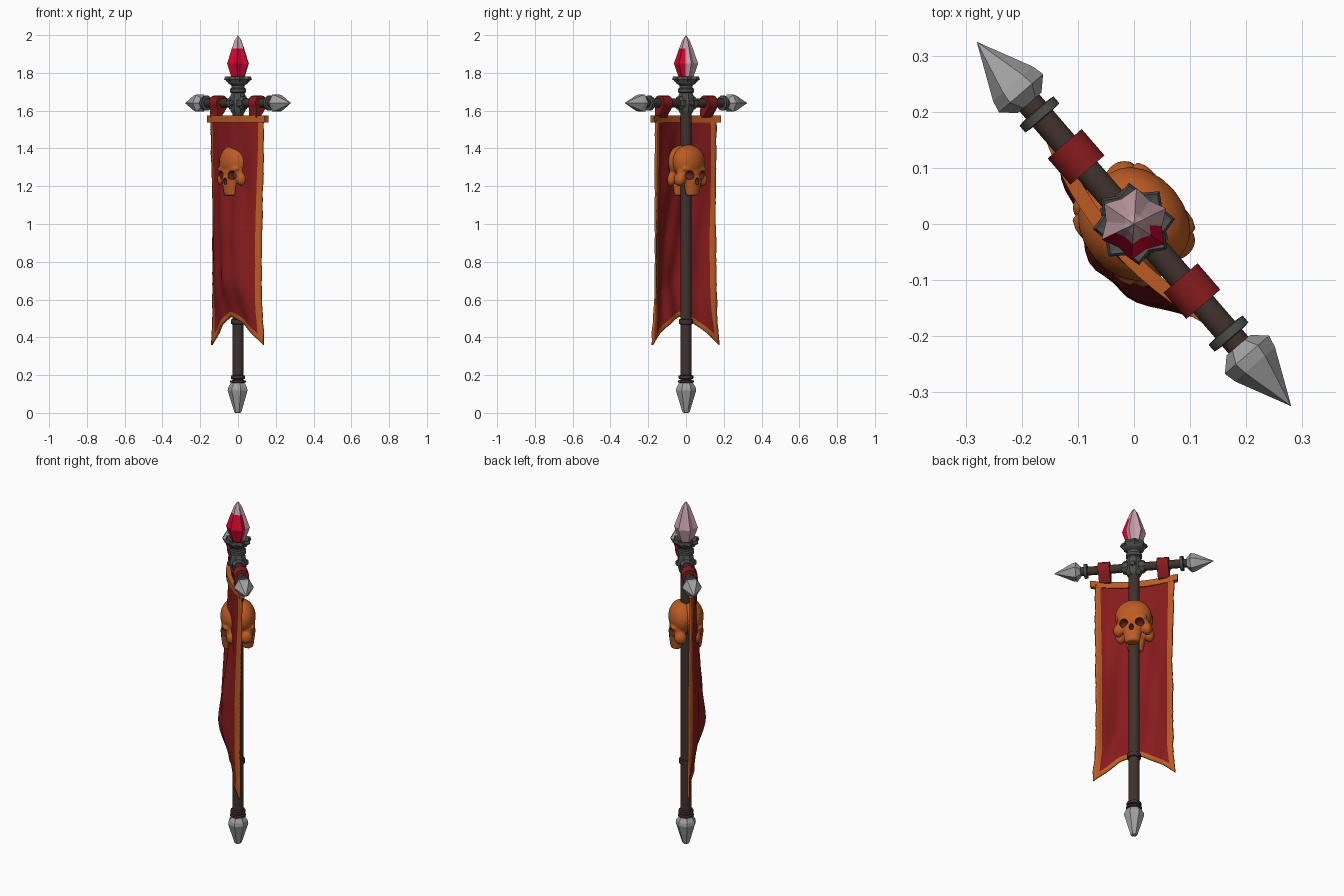
import bpy, bmesh, math, random
from mathutils import Matrix, Vector

if "Cube" in bpy.data.objects:
    bpy.data.objects.remove(bpy.data.objects["Cube"])

random.seed(4)
# Everything is built with the crossbar along X and the cloth facing -Y, then turned.
TURN = Matrix.Rotation(math.radians(-49.2), 4, 'Z')
ALONG_X = Matrix.Rotation(math.radians(90), 4, 'Y')
BAR_Z = 1.64


def mat(name, r, g, b):
    m = bpy.data.materials.new(name)
    m.diffuse_color = (r, g, b, 1)
    m.use_nodes = True
    m.node_tree.nodes["Principled BSDF"].inputs["Base Color"].default_value = m.diffuse_color
    return m


RED = mat("red cloth", 0.245, 0.011, 0.012)
ORANGE = mat("orange gold", 0.50, 0.105, 0.017)
SOCKET = mat("dark socket red", 0.12, 0.018, 0.012)
BROWN = mat("dark brown wood", 0.052, 0.032, 0.026)
IRON = mat("dark iron", 0.075, 0.079, 0.073)
STEEL = mat("light steel", 0.36, 0.36, 0.36)
PINK = mat("pale pink crystal", 0.58, 0.36, 0.41)
CRIMSON = mat("crimson crystal", 0.64, 0.002, 0.03)


def finish(name, bm, mats, smooth=None):
    bmesh.ops.remove_doubles(bm, verts=bm.verts, dist=1e-5)
    bmesh.ops.recalc_face_normals(bm, faces=bm.faces)
    me = bpy.data.meshes.new(name)
    bm.to_mesh(me)
    bm.free()
    me.transform(TURN)
    for m in mats:
        me.materials.append(m)
    if smooth:
        me.shade_smooth()
        me.set_sharp_from_angle(angle=math.radians(smooth))
    ob = bpy.data.objects.new(name, me)
    bpy.context.collection.objects.link(ob)
    return ob


def lathe(name, profile, sides, m, M=Matrix(), star=(), smooth=None):
    """Turn (radius, height) points about Z; rings listed in star alternate in radius."""
    bm = bmesh.new()
    rings = []
    for i, (r, z) in enumerate(profile):
        ring = []
        for k in range(sides):
            a = 2 * math.pi * (k + 0.5) / sides
            q = r * (0.78 if i in star and k % 2 else 1)
            ring.append(bm.verts.new(M @ Vector((q * math.cos(a), q * math.sin(a), z))))
        rings.append(ring)
    for a, b in zip(rings, rings[1:]):
        for k in range(sides):
            j = (k + 1) % sides
            bm.faces.new((a[k], a[j], b[j], b[k]))
    for ring, (r, z) in ((rings[0], profile[0]), (rings[-1], profile[-1])):
        if r > 0:
            bm.faces.new(ring)
    return finish(name, bm, [m], smooth)


def lerp_table(t, pts):
    for (a, va), (b, vb) in zip(pts, pts[1:]):
        if t <= b:
            f = (t - a) / (b - a)
            f = f * f * (3 - 2 * f)
            return va + (vb - va) * f
    return pts[-1][1]


# Pole, its rings and the foot spike
lathe("pole", [(0.03, 0.14), (0.03, 1.70)], 14, BROWN, smooth=40)
for i, (z, h, r) in enumerate([(0.158, 0.016, 0.042), (0.178, 0.022, 0.039), (0.468, 0.03, 0.037)]):
    lathe(f"pole_ring_{i}", [(0.028, z), (r, z + .003), (r, z + h - .003), (0.028, z + h)], 14, BROWN, smooth=40)
lathe("foot_spike", [(0.014, 0), (0.02, 0.006), (0.055, 0.118), (0.052, 0.135), (0.038, 0.158)], 7, STEEL)

# Crossbar with collars and spearheads
UP = Matrix.Translation((0, 0, BAR_Z))
lathe("crossbar", [(0.024, -0.29), (0.024, 0.29)], 12, BROWN, UP @ ALONG_X, smooth=40)
for side, s in (("left", -1), ("right", 1)):
    M = UP @ Matrix.Rotation(math.radians(90 * s), 4, 'Y')
    lathe(f"collar_{side}", [(0.022, 0.248), (0.040, 0.250), (0.040, 0.266), (0.022, 0.268)], 14, IRON, M, smooth=40)
    lathe(f"spearhead_{side}", [(0.028, 0.285), (0.052, 0.308), (0.047, 0.33), (0, 0.429)], 6, STEEL, M)

# Hub where the bars meet
lathe("hub_sleeve", [(0.034, 1.585), (0.042, 1.60), (0.05, 1.64), (0.042, 1.68), (0.034, 1.70)], 8, IRON)
lathe("hub_crossing", [(0.03, -0.06), (0.037, -0.05), (0.037, 0.05), (0.03, 0.06)], 8, IRON, UP @ ALONG_X)
for i, s in enumerate((-1, 1)):
    M = Matrix.Translation((0, 0.045 * s, BAR_Z)) @ Matrix.Rotation(math.radians(-90 * s), 4, 'X')
    lathe(f"hub_stud_{i}", [(0.018, 0), (0.014, 0.008), (0, 0.012)], 6, IRON, M)

# Crown cup and crystal
lathe("crown_cup", [(0.03, 1.69), (0.043, 1.698), (0.043, 1.716), (0.035, 1.72), (0.036, 1.734), (0.052, 1.745),
                    (0.056, 1.752), (0.074, 1.766), (0.068, 1.782), (0.045, 1.778), (0.03, 1.77)],
      16, IRON, star=(7, 8))
crystal = lathe("crystal", [(0.03, 1.765), (0.042, 1.785), (0.064, 1.85), (0.036, 1.93), (0.02, 1.972), (0, 2.0)],
                12, PINK, star=(1, 2, 3, 4))
crystal.data.materials.append(CRIMSON)
for p in crystal.data.polygons:
    c = p.center
    if c.y < -0.006 and c.z < 1.93 and c.x > -0.036:
        p.material_index = 1

# Cloth: billowing sheet with forked bottom and orange hem
BILLOW = [(0.0, 0.045), (0.3, 0.05), (0.62, 0.082), (0.78, 0.088), (1.0, 0.036)]
WIDTH = [(0.0, 0.212), (0.5, 0.207), (0.85, 0.208), (1.0, 0.222)]


def bulge(s, t):
    """Distance of the cloth in front of the pole."""
    soft = max(0, 1 - s * s)
    fold = 0.007 * math.sin(5 * s + 9 * t) + 0.006 * math.sin(11 * s - 7 * t + 1)
    skew = 1 + 0.3 * s * t
    return 0.002 + 0.012 * s * t + lerp_table(t, BILLOW) * soft * skew + fold * min(1, 4 * t) * (0.1 + 0.9 * soft)


cols = [-1, -0.93] + [-0.86 + 1.72 * i / 20 for i in range(21)] + [0.93, 1]
rows = [0.974 * i / 44 for i in range(45)] + [0.987, 1.0]
bm = bmesh.new()
grid = []
ragged = {-1: 0, 1: 0}
for t in rows:
    for k in ragged:
        ragged[k] = 0.75 * ragged[k] + random.uniform(-0.003, 0.003)
    line = []
    for s in cols:
        x = s * lerp_table(t, WIDTH) + ragged.get(s, 0) * (t < 0.97)
        bottom = 0.51 - 0.15 * abs(s) ** 1.4
        line.append(bm.verts.new((x, -bulge(s, t), 1.555 + (bottom - 1.555) * t)))
    grid.append(line)
for i in range(len(rows) - 1):
    for j in range(len(cols) - 1):
        f = bm.faces.new((grid[i][j], grid[i + 1][j], grid[i + 1][j + 1], grid[i][j + 1]))
        f.material_index = int(abs(cols[j] + cols[j + 1]) / 2 > 0.86 or rows[i] > 0.97)
cloth = finish("banner_cloth", bm, [RED, ORANGE], 50)
sol = cloth.modifiers.new("thickness", 'SOLIDIFY')
sol.thickness = 0.01
sol.offset = 0

# Orange rail along the cloth top, following its bow
bm = bmesh.new()
prev = None
for i in range(13):
    s = -1 + i / 6
    y = -bulge(s, 0)
    ring = [bm.verts.new((0.234 * s, y + dy, z)) for dy, z in
            ((-0.013, 1.538), (0.013, 1.538), (0.013, 1.574), (-0.013, 1.574))]
    if prev:
        for k in range(4):
            bm.faces.new((prev[k], prev[(k + 1) % 4], ring[(k + 1) % 4], ring[k]))
    if i in (0, 12):
        bm.faces.new(ring)
    prev = ring
finish("top_rail", bm, [ORANGE])

# Red straps that hang the rail from the crossbar
outline = [(0.041 * math.cos(a), BAR_Z + 0.041 * math.sin(a)) for a in (math.radians(-40 + 26 * k) for k in range(11))]
outline += [(-0.034, 1.565), (-0.008, 1.565)]
for side, x in (("left", -0.158), ("right", 0.158)):
    bm = bmesh.new()
    ends = [[bm.verts.new((x + d, y, z)) for y, z in outline] for d in (-0.031, 0.031)]
    n = len(outline)
    for k in range(n):
        bm.faces.new((ends[0][k], ends[0][(k + 1) % n], ends[1][(k + 1) % n], ends[1][k]))
    for e in ends:
        bm.faces.new(e)
    finish(f"strap_{side}", bm, [RED], 40)


# Skull ornaments, one on each face of the banner
def blob(bm, x, y, z, rx, ry, rz):
    M = Matrix.Translation((x, y, z)) @ Matrix.Diagonal((rx, ry, rz, 1))
    bmesh.ops.create_uvsphere(bm, u_segments=20, v_segments=14, radius=1, matrix=M)


def skull(name, s, off):
    def y(f):
        return s * (f + off)
    bm = bmesh.new()
    blob(bm, 0, y(0.02), 1.328, 0.098, 0.072, 0.092)          # cranium
    blob(bm, 0, y(0.04), 1.27, 0.088, 0.047, 0.06)            # face
    for k in (-1, 1):
        blob(bm, 0.078 * k, y(0.035), 1.236, 0.027, 0.034, 0.036)  # cheekbones
        blob(bm, 0.045 * k, y(0.068), 1.29, 0.038, 0.018, 0.014)   # brows
    M = Matrix.Translation((0, y(0.05), 1.2)) @ Matrix.Diagonal((1, 0.75, 1, 1))
    bmesh.ops.create_cone(bm, cap_ends=True, segments=12, radius1=0.04, radius2=0.058, depth=0.1, matrix=M)
    ob = finish(name, bm, [ORANGE])
    bm = bmesh.new()
    for k in (-1, 1):
        blob(bm, 0.044 * k, y(0.085), 1.258, 0.025, 0.042, 0.023)  # eye sockets
    blob(bm, 0, y(0.09), 1.226, 0.012, 0.032, 0.018)               # nose
    cutter = finish(name + "_cutter", bm, [SOCKET])
    cutter.hide_render = True
    rm = ob.modifiers.new("fuse", 'REMESH')
    rm.mode = 'VOXEL'
    rm.voxel_size = 0.005
    sm = ob.modifiers.new("soften", 'SMOOTH')
    sm.iterations = 10
    bo = ob.modifiers.new("sockets", 'BOOLEAN')
    bo.operation = 'DIFFERENCE'
    bo.material_mode = 'TRANSFER'
    bo.object = cutter
    dg = bpy.context.evaluated_depsgraph_get()
    me = bpy.data.meshes.new_from_object(ob.evaluated_get(dg))
    ob.modifiers.clear()
    ob.data = me
    me.shade_smooth()
    me.set_sharp_from_angle(angle=math.radians(40))
    bpy.data.objects.remove(cutter)


skull("skull_back", 1, 0.002)
skull("skull_front", -1, 0.002)
